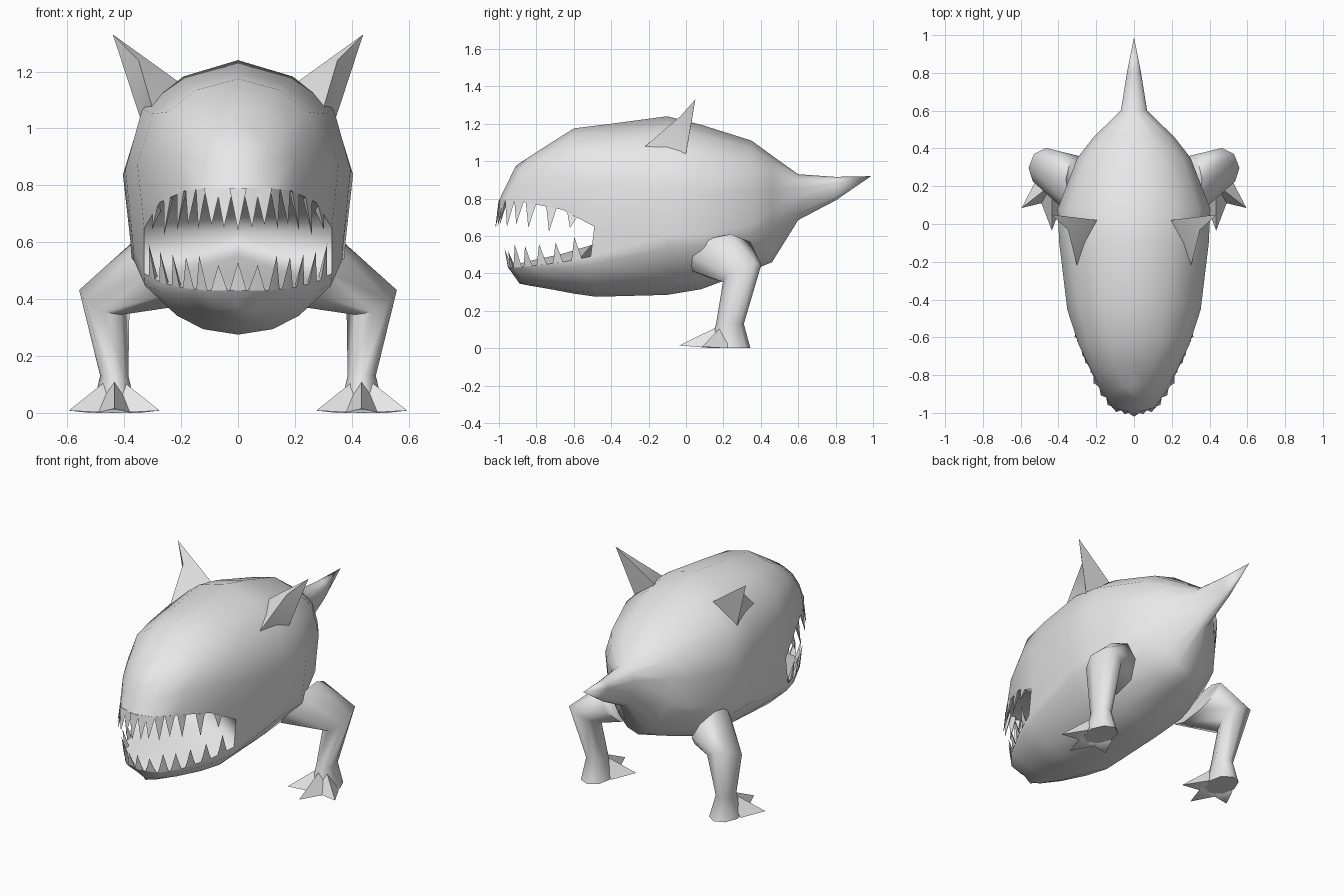
import bpy, bmesh, math
from mathutils import Vector as V

cube = bpy.data.objects.get("Cube")
if cube:
    bpy.data.objects.remove(cube, do_unlink=True)

grey = bpy.data.materials.new("plain grey")
grey.use_nodes = True
grey.diffuse_color = (0.8, 0.8, 0.8, 1)
grey.node_tree.nodes["Principled BSDF"].inputs["Base Color"].default_value = (0.8, 0.8, 0.8, 1)


def face(bm, *pts):
    bm.faces.new([bm.verts.new(p) for p in pts])


def spike(bm, base, tip):
    for i in range(len(base)):
        face(bm, base[i - 1], base[i], tip)
    face(bm, *base)


def bridge(bm, a, b, closed=False):
    for i in range(0 if closed else 1, len(a)):
        face(bm, a[i - 1], a[i], b[i], b[i - 1])


def finish(bm, name, mirror=True, angle=80):
    bmesh.ops.remove_doubles(bm, verts=bm.verts[:], dist=0.0005)
    if mirror:
        geom = bm.verts[:] + bm.edges[:] + bm.faces[:]
        bmesh.ops.mirror(bm, geom=geom, axis='X', merge_dist=0.0005)
    bmesh.ops.recalc_face_normals(bm, faces=bm.faces[:])
    mesh = bpy.data.meshes.new(name)
    bm.to_mesh(mesh)
    bm.free()
    mesh.materials.append(grey)
    ob = bpy.data.objects.new(name, mesh)
    bpy.context.collection.objects.link(ob)
    bpy.ops.object.select_all(action='DESELECT')
    ob.select_set(True)
    bpy.context.view_layer.objects.active = ob
    bpy.ops.object.shade_smooth_by_angle(angle=math.radians(angle))


# Body stations: edge half width, edge y, edge z, middle y, middle z
upper_jaw = [(0, -1, .79, -.91, .975), (.11, -.97, .79, -.85, 1.015),
             (.19, -.86, .78, -.75, 1.08), (.275, -.66, .74, -.6, 1.175),
             (.33, -.49, .65, -.4, 1.2)]
lower_jaw = [(0, -.95, .43, -.89, .345), (.11, -.92, .43, -.84, .335),
             (.195, -.82, .44, -.75, .32), (.275, -.66, .46, -.6, .292),
             (.33, -.51, .49, -.48, .275)]
# Trunk stations: half width, y, seam z, top z, bottom z
trunk = [(.37, -.1, .6, 1.24, .285), (.378, .08, .6, 1.195, .315),
         (.28, .35, .66, 1.11, .415), (.2, .46, .74, 1.03, .46),
         (.065, .6, .81, .93, .685), (.035, .8, .86, .916, .79),
         (0, .99, .92, .92, .92)]
upper = upper_jaw + [(w, y, s, y, t) for w, y, s, t, b in trunk]
lower = lower_jaw + [(w, y, s, y, b) for w, y, s, t, b in trunk]

# Half section shapes: width factor, height factor
UPPER_ARCH = [(1, 0), (1.07, .4), (.91, .73), (.52, .91), (0, 1)]
LOWER_ARCH = [(1, 0), (.99, .2), (.65, .69), (.37, .91), (0, 1)]


def arch(station, shape):
    w, y0, z0, y1, z1 = station
    return [V((w * fx, y0 + (y1 - y0) * fz, z0 + (z1 - z0) * fz)) for fx, fz in shape]


bm = bmesh.new()
for stations, shape in ((upper, UPPER_ARCH), (lower, LOWER_ARCH)):
    rows = [arch(s, shape) for s in stations]
    for a, b in zip(rows, rows[1:]):
        bridge(bm, a, b)

# Mouth lining and cheek
throat = V((0, -.3, .63))
for jaw in (upper_jaw, lower_jaw):
    lip = [V(s[:3]) for s in jaw]
    mid = [V((0, p.y, p.z + .015 * i)) for i, p in enumerate(lip)]
    bridge(bm, lip, mid)
    face(bm, lip[-1], mid[-1], throat)
lip_up, lip_low, seam = V(upper[4][:3]), V(lower[4][:3]), V(upper[5][:3])
face(bm, lip_up, lip_low, seam)
face(bm, lip_up, lip_low, throat)
finish(bm, "body", angle=75)


# Teeth along each lip: position in stations, length
def teeth(name, jaw, sign, places):
    bm = bmesh.new()
    for t, length in places:
        i = min(int(t), 3)
        a, b = V(jaw[i][:3]), V(jaw[i + 1][:3])
        p = a.lerp(b, t - i)
        along = (b - a).normalized() if t else V((1, 0, 0))
        inward = V((-along.y, along.x, 0)).normalized()
        if inward.y < 0:
            inward = -inward
        base = [p + along * .03, p + inward * .022, p - along * .03, p - inward * .002]
        tip = p - inward * .012 + V((0, -.008, sign * length))
        for side in ((1, -1) if t else (1,)):
            spike(bm, [V((q.x * side, q.y, q.z)) for q in base],
                  V((tip.x * side, tip.y, tip.z)))
    finish(bm, name, mirror=False, angle=30)


teeth("upper_teeth", upper_jaw, -1,
      [(0, .15), (.42, .14), (.82, .13), (1.25, .14), (1.7, .12), (2.15, .13),
       (2.7, .13), (3.3, .07)])
teeth("lower_teeth", lower_jaw, 1,
      [(0, .1), (.6, .09), (1.2, .12), (1.75, .11), (2.3, .11), (2.85, .11),
       (3.5, .12)])

# Pointed fins with a short front ridge
bm = bmesh.new()
inner, outer, front = V((.19, .02, 1.15)), V((.345, 0, 1.04)), V((.3, -.23, 1.07))
ridge, tip = V((.35, -.03, 1.24)), V((.44, .05, 1.33))
for f in ((inner, outer, tip), (front, outer, ridge), (front, ridge, inner),
          (outer, tip, ridge), (ridge, tip, inner), (inner, front, outer)):
    face(bm, *f)
finish(bm, "fins", angle=60)


# Legs: rings of centre and two half axes, hip to sole
def ring(c, u, v, n=8):
    return [V(c) + V(u) * math.cos(k * math.tau / n) + V(v) * math.sin(k * math.tau / n)
            for k in range(n)]


rings = [ring((.3, .19, .49), (.06, .05, .12), (.01, -.17, .01)),
         ring((.47, .3, .4), (.06, .07, .055), (.065, -.075, -.01)),
         ring((.435, .235, .13), (.035, .055, 0), (.035, -.05, 0)),
         ring((.435, .235, 0), (.05, .085, 0), (.065, -.07, 0))]
bm = bmesh.new()
for a, b in zip(rings, rings[1:]):
    bridge(bm, a, b, closed=True)
face(bm, *rings[0])
face(bm, *rings[-1])
finish(bm, "legs")

# Three pointed toes on each foot
bm = bmesh.new()
for tip in (V((.595, .085, .008)), V((.435, -.035, .015)), V((.275, .085, .008))):
    root = V((.435, .21, 0))
    across = (tip - root).cross(V((0, 0, 1))).normalized() * .065
    middle = root.lerp(tip, .3)
    middle.z = 0
    spike(bm, [middle + across, root + V((0, 0, .135)), middle - across], tip)
finish(bm, "toes")
